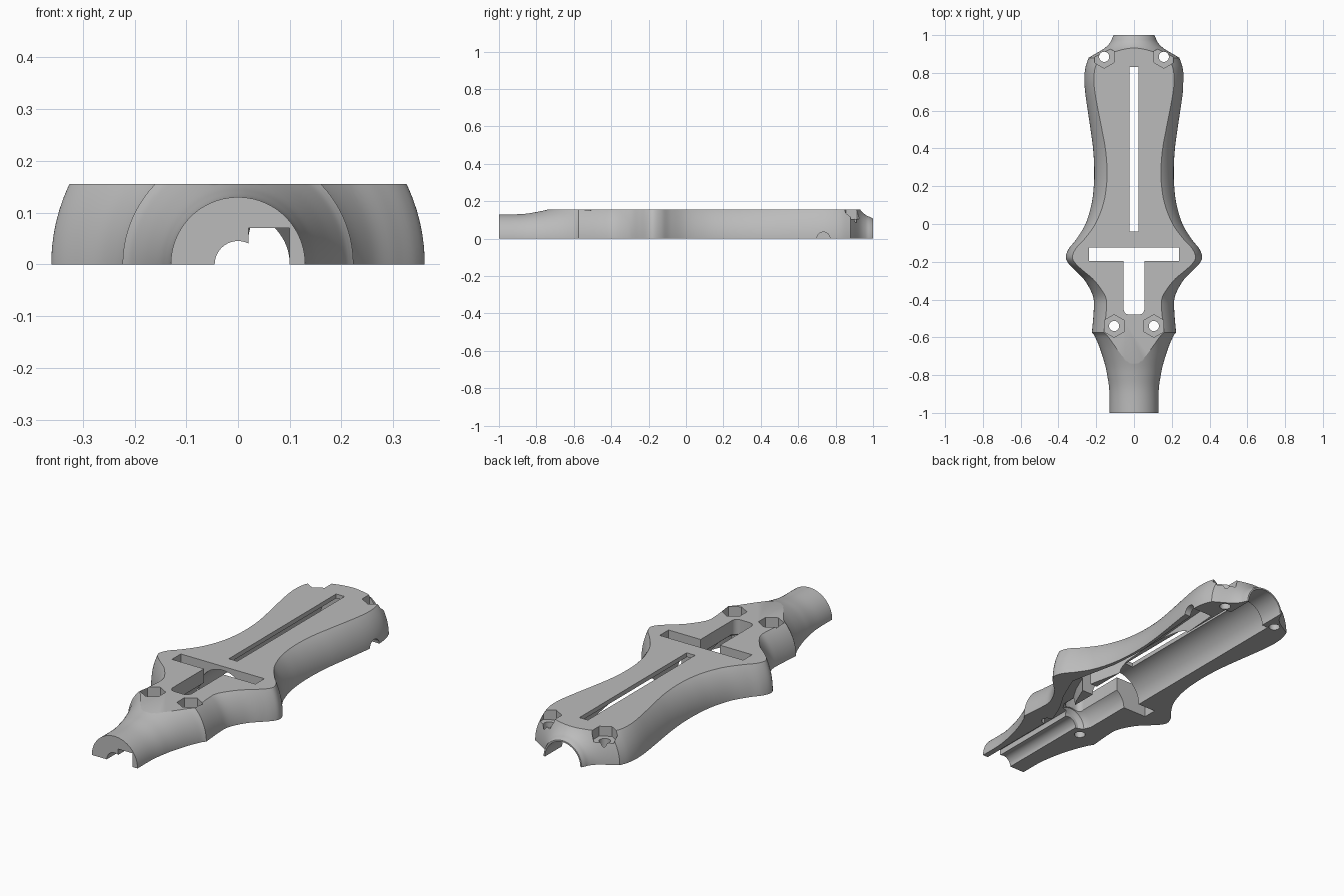
import bpy
import bmesh
import math

cube = bpy.data.objects.get("Cube")
if cube:
    bpy.data.objects.remove(cube, do_unlink=True)

TOP = 0.155  # height of the flat upper face


def make(name, bm):
    bmesh.ops.recalc_face_normals(bm, faces=bm.faces)
    mesh = bpy.data.meshes.new(name)
    bm.to_mesh(mesh)
    bm.free()
    ob = bpy.data.objects.new(name, mesh)
    bpy.context.collection.objects.link(ob)
    return ob


def spline(pts, steps=6):
    """Catmull-Rom curve through (y, radius) points."""
    p = [pts[0]] + pts + [pts[-1]]
    out = []
    for a, b, c, d in zip(p, p[1:], p[2:], p[3:]):
        for i in range(steps):
            t = i / steps
            out.append(tuple(
                0.5 * (2 * q + (r - o) * t + (2 * o - 5 * q + 4 * r - s) * t * t
                       + (3 * q - o - 3 * r + s) * t ** 3)
                for o, q, r, s in zip(a, b, c, d)))
    return out + [pts[-1]]


def revolve(name, profile, n=96):
    """Solid of revolution around the y axis."""
    bm = bmesh.new()
    rings = []
    for y, r in profile:
        rings.append([bm.verts.new((r * math.cos(math.tau * (k + 0.5) / n), y,
                                    r * math.sin(math.tau * (k + 0.5) / n)))
                      for k in range(n)])
    for a, b in zip(rings, rings[1:]):
        for k in range(n):
            j = (k + 1) % n
            bm.faces.new((a[k], a[j], b[j], b[k]))
    bm.faces.new(rings[0])
    bm.faces.new(rings[-1])
    return make(name, bm)


def prism(name, outline, z0, z1):
    bm = bmesh.new()
    face = bm.faces.new([bm.verts.new((x, y, z0)) for x, y in outline])
    new = bmesh.ops.extrude_face_region(bm, geom=[face])["geom"]
    bmesh.ops.translate(bm, vec=(0, 0, z1 - z0),
                        verts=[v for v in new if isinstance(v, bmesh.types.BMVert)])
    return make(name, bm)


def box(name, x0, x1, y0, y1, z0, z1):
    return prism(name, [(x0, y0), (x1, y0), (x1, y1), (x0, y1)], z0, z1)


def ngon(x, y, r, n):
    return [(x + r * math.sin(math.tau * k / n), y + r * math.cos(math.tau * k / n))
            for k in range(n)]


def combine(target, tool, operation="DIFFERENCE"):
    mod = target.modifiers.new("cut", "BOOLEAN")
    mod.operation = operation
    mod.solver = "EXACT"
    mod.object = tool
    tool.hide_render = True
    bpy.ops.object.select_all(action="DESELECT")
    bpy.context.view_layer.objects.active = target
    target.select_set(True)
    bpy.ops.object.modifier_apply(modifier=mod.name)
    bpy.data.objects.remove(tool, do_unlink=True)


# Outer contour: neck, waisted grip with flared guard, tapered tail
neck = spline([(-1, 0.13), (-0.88, 0.131), (-0.8, 0.142), (-0.74, 0.155),
               (-0.66, 0.18), (-0.6, 0.205), (-0.58, 0.218)])
grip = spline([(-0.575, 0.223), (-0.45, 0.213), (-0.38, 0.218), (-0.3, 0.26),
               (-0.25, 0.308), (-0.21, 0.346), (-0.175, 0.361), (-0.13, 0.345),
               (-0.08, 0.305), (0, 0.257), (0.1, 0.226), (0.2, 0.213),
               (0.3, 0.211), (0.4, 0.217), (0.5, 0.23), (0.6, 0.245),
               (0.7, 0.259), (0.77, 0.263), (0.83, 0.257), (0.88, 0.24)])
tail = spline([(0.895, 0.215), (0.93, 0.157), (0.96, 0.127), (0.985, 0.115), (1, 0.108)])
shell = revolve("handle_half_shell", neck + grip + tail)
combine(shell, box("slab", -1, 1, -2, 2, 0, TOP), "INTERSECT")

# Stepped bore along the axis
bore = [(-1.1, 0.045), (-0.5, 0.045), (-0.499, 0.06), (-0.485, 0.085),
        (-0.45, 0.1), (-0.16, 0.1), (-0.159, 0.135), (0.86, 0.135),
        (0.861, 0.1), (1.1, 0.1)]
combine(shell, revolve("bore", bore))

# Wire channel on the left side, following the contour to its exit notch
path = [(-1.1, 0.06), (-0.5, 0.06), (-0.4, 0.1), (-0.3, 0.16), (-0.16, 0.22),
        (-0.06, 0.2), (0.1, 0.165), (0.3, 0.152), (0.5, 0.17), (0.77, 0.19)]
half = 0.04
plan = [(x - half, y) for y, x in path] + [(x + half, y) for y, x in reversed(path)]
combine(shell, prism("wire_channel", plan, -0.1, 0.07))
notch = prism("wire_exit", ngon(0, 0, 0.035, 32), 0.15, 0.5)
notch.rotation_euler.y = math.pi / 2
notch.location.y = 0.735
bpy.context.view_layer.update()
combine(shell, notch)

# Long viewing slot, cross slot and round-ended stem opening
combine(shell, box("long_slot", -0.024, 0.024, -0.04, 0.83, -0.1, 0.3))
combine(shell, box("cross_slot", -0.237, 0.237, -0.197, -0.125, -0.1, 0.3))
r = 0.03
corner = [(0.055 - r + r * math.cos(a), -0.48 + r - r * math.sin(a))
          for a in (math.pi / 2 * i / 6 for i in range(7))]
stem = [(0.055, -0.16)] + corner + [(-x, y) for x, y in reversed(corner)] + [(-0.055, -0.16)]
combine(shell, prism("stem_opening", stem, -0.1, 0.3))

# Screw holes with hexagonal nut pockets
for x, y in ((0.158, 0.885), (0.105, -0.54)):
    for side in (-1, 1):
        combine(shell, prism("screw_hole", ngon(side * x, y, 0.027, 32), -0.1, 0.3))
        combine(shell, prism("nut_pocket", ngon(side * x, y, 0.06, 6), 0.105, 0.3))

# Plain grey plastic
grey = bpy.data.materials.new("grey_plastic")
grey.use_nodes = True
colour = (0.5, 0.5, 0.5, 1)
grey.diffuse_color = colour
grey.node_tree.nodes["Principled BSDF"].inputs["Base Color"].default_value = colour
shell.data.materials.clear()
shell.data.materials.append(grey)
for poly in shell.data.polygons:
    poly.material_index = 0

bpy.ops.object.select_all(action="DESELECT")
shell.select_set(True)
bpy.context.view_layer.objects.active = shell
bpy.ops.object.shade_smooth_by_angle(angle=math.radians(25))
